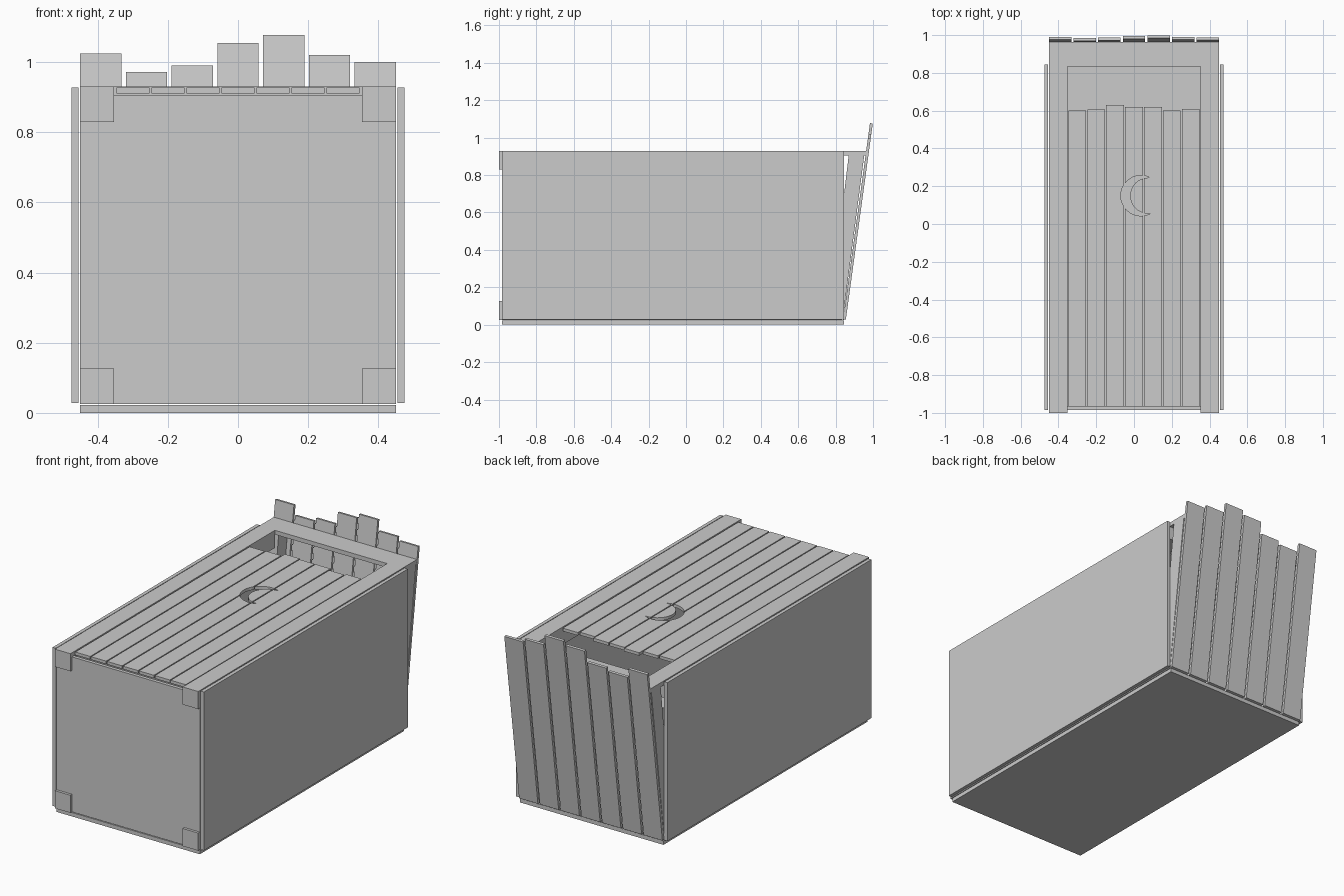
import bpy, bmesh
from math import cos, sin, atan2, tau

if "Cube" in bpy.data.objects:
    bpy.data.objects.remove(bpy.data.objects["Cube"])


def prism(name, pts, axis, lo, hi):
    """Extrude a 2D outline along x (points are y,z) or z (points are x,y)."""
    place = (lambda p, t: (t, p[0], p[1])) if axis == 'x' else (lambda p, t: (p[0], p[1], t))
    bm = bmesh.new()
    a = [bm.verts.new(place(p, lo)) for p in pts]
    b = [bm.verts.new(place(p, hi)) for p in pts]
    bm.faces.new(a[::-1])
    bm.faces.new(b)
    n = len(pts)
    for i in range(n):
        j = (i + 1) % n
        bm.faces.new((a[i], a[j], b[j], b[i]))
    bmesh.ops.recalc_face_normals(bm, faces=bm.faces)
    me = bpy.data.meshes.new(name)
    bm.to_mesh(me)
    bm.free()
    ob = bpy.data.objects.new(name, me)
    bpy.context.collection.objects.link(ob)
    return ob


def box(name, x0, x1, y0, y1, z0, z1):
    return prism(name, [(x0, y0), (x1, y0), (x1, y1), (x0, y1)], 'z', z0, z1)


# Sheet panels: back wall (lying on the ground) and floor (facing front)
box("back_wall", -.45, .45, -.985, .845, 0, .022)
box("floor", -.45, .45, -.985, -.965, .026, .906)

# Mirrored side walls, corner posts and leaning roof rafters
for side, s in (("left", -1), ("right", 1)):
    w = sorted((s * .455, s * .475))
    p = sorted((s * .353, s * .45))
    box(side + "_wall", *w, -.985, .845, .028, .928)
    box(side + "_back_post", *p, -1, .835, .026, .126)
    box(side + "_front_post", *p, -1, .835, .83, .93)
    prism(side + "_rafter", [(.765, .03), (.838, .03), (.953, .906), (.87, .906)], 'x', *p)

# Header board above the door
box("header", -.45, .45, .835, .963, .906, .93)

# Crescent cutter for the door
N = 28
oc, orad, ic, irad = .037, .107, .075, .095
ao, ai = atan2(.095, .085 - oc), atan2(.095, .085 - ic)
outer = [ao + (tau - 2 * ao) * i / N for i in range(N + 1)]
inner = [tau - ai - (tau - 2 * ai) * i / N for i in range(1, N)]
moon = [(oc + orad * cos(a), .15 + orad * sin(a)) for a in outer]
moon += [(ic + irad * cos(a), .15 + irad * sin(a)) for a in inner]
cutter = prism("moon_cutter", moon, 'z', .85, 1)
cutter.hide_render = True
cutter.display_type = 'WIRE'

# Door planks with uneven tops
for i, top in enumerate((.60, .605, .63, .62, .62, .60, .61)):
    x = (i - 3) * .1
    plank = box(f"door_plank_{i + 1}", x - .047, x + .047, -.965, top, .911, .928)
    if 2 <= i <= 4:
        m = plank.modifiers.new("moon", 'BOOLEAN')
        m.operation, m.object, m.solver = 'DIFFERENCE', cutter, 'EXACT'

# Sloping roof planks with uneven ends
for i, top in enumerate((1.025, .972, .99, 1.055, 1.078, 1.02, 1.0)):
    x = (i - 3) * .1304
    y = lambda z: .84 + .137 * (z - .03)
    prism(f"roof_plank_{i + 1}",
          [(y(.026), .026), (y(.028) + .015, .028), (y(top) + .015, top - .002), (y(top), top)],
          'x', x - .059, x + .059)
